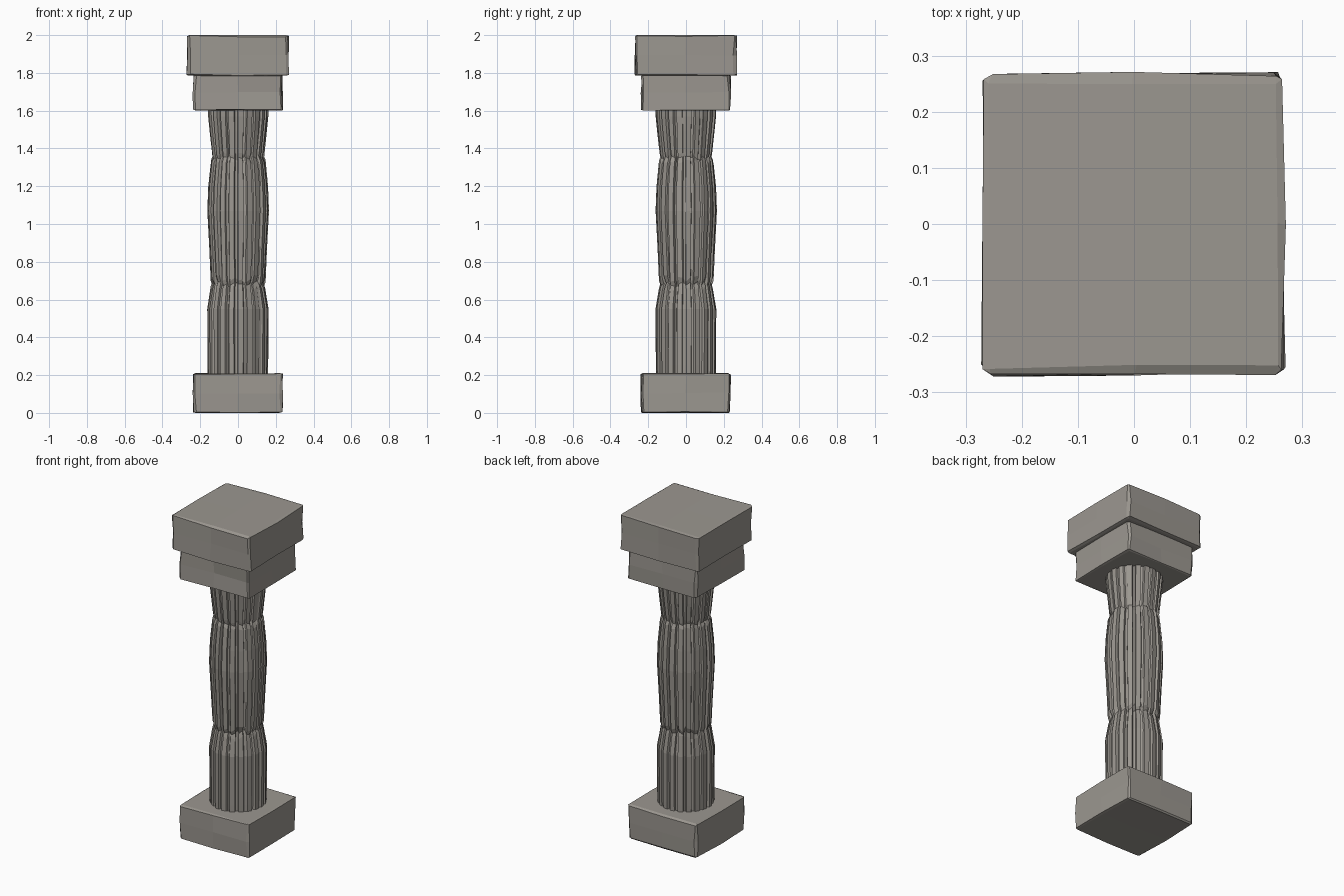
import bpy, bmesh, math, random

random.seed(7)
cube = bpy.data.objects.get("Cube")
if cube:
    bpy.data.objects.remove(cube, do_unlink=True)

stone = bpy.data.materials.new("warm grey stone")
stone.use_nodes = True
stone.diffuse_color = (0.33, 0.31, 0.28, 1)
stone.node_tree.nodes["Principled BSDF"].inputs["Base Color"].default_value = (0.33, 0.31, 0.28, 1)


def finish(name, bm):
    bmesh.ops.recalc_face_normals(bm, faces=bm.faces[:])
    mesh = bpy.data.meshes.new(name)
    bm.to_mesh(mesh)
    bm.free()
    mesh.materials.append(stone)
    obj = bpy.data.objects.new(name, mesh)
    bpy.context.collection.objects.link(obj)
    return obj


# Roughly hewn slab: chamfered block with slightly wandering corners
def slab(name, half, z0, z1):
    bm = bmesh.new()
    bmesh.ops.create_cube(bm, size=2)
    bmesh.ops.bevel(bm, geom=bm.edges[:], offset=0.05, segments=1,
                    affect='EDGES', clamp_overlap=True)
    for axis in ((1, 0, 0), (0, 1, 0), (0, 0, 1)):
        bmesh.ops.bisect_plane(bm, geom=bm.verts[:] + bm.edges[:] + bm.faces[:],
                               plane_co=(0, 0, 0), plane_no=axis)
    height = (z1 - z0) / 2
    for v in bm.verts:
        v.co.x = v.co.x * half + random.uniform(-0.006, 0.005)
        v.co.y = v.co.y * half + random.uniform(-0.006, 0.005)
        z = z0 + height * (1 + v.co.z) + random.uniform(-0.004, 0.004)
        v.co.z = min(max(z, z0), z1)
    finish(name, bm)


# Fluted drum: uneven ridges and grooves follow a (height, radius) profile
def drum(name, profile, ragged_low, ragged_high, flutes=20):
    bm = bmesh.new()
    columns = []
    for i in range(flutes):
        ridge, groove = random.uniform(0, 0.004), random.uniform(-0.018, -0.007)
        for part, offset in ((0.02, ridge), (0.58, ridge - 0.002),
                             (0.66, groove), (0.94, groove + 0.004)):
            angle = math.tau * (i + part + random.uniform(-0.05, 0.03)) / flutes
            low = random.uniform(-0.02, 0.02) * ragged_low
            high = random.uniform(-0.02, 0.02) * ragged_high
            columns.append((angle, offset, low, high))
    rings = []
    last = len(profile) - 1
    for k, (z, radius) in enumerate(profile):
        ring = []
        for angle, offset, low, high in columns:
            r = radius + offset
            dz = low if k <= 1 else high if k >= last - 1 else 0
            ring.append(bm.verts.new((r * math.cos(angle), r * math.sin(angle), z + dz)))
        rings.append(ring)
    n = len(columns)
    for a, b in zip(rings, rings[1:]):
        for i in range(n):
            j = (i + 1) % n
            bm.faces.new((a[i], a[j], b[j], b[i]))
    bm.faces.new(rings[0])
    bm.faces.new(rings[-1])
    finish(name, bm)


slab("base_slab", 0.235, 0.0, 0.21)
slab("capital_lower_slab", 0.235, 1.6, 1.79)
slab("capital_upper_slab", 0.267, 1.785, 2.0)

drum("shaft_lower_drum", [(0.19, 0.156), (0.25, 0.157), (0.55, 0.159),
                          (0.66, 0.141), (0.69, 0.132)], 0, 0.6)
drum("shaft_middle_drum", [(0.67, 0.128), (0.71, 0.143), (0.88, 0.151), (1.07, 0.161),
                           (1.2, 0.156), (1.33, 0.143), (1.36, 0.13)], 1, 0.6)
drum("shaft_upper_drum", [(1.33, 0.128), (1.37, 0.137), (1.49, 0.15),
                          (1.57, 0.158), (1.62, 0.159)], 0.8, 0)
